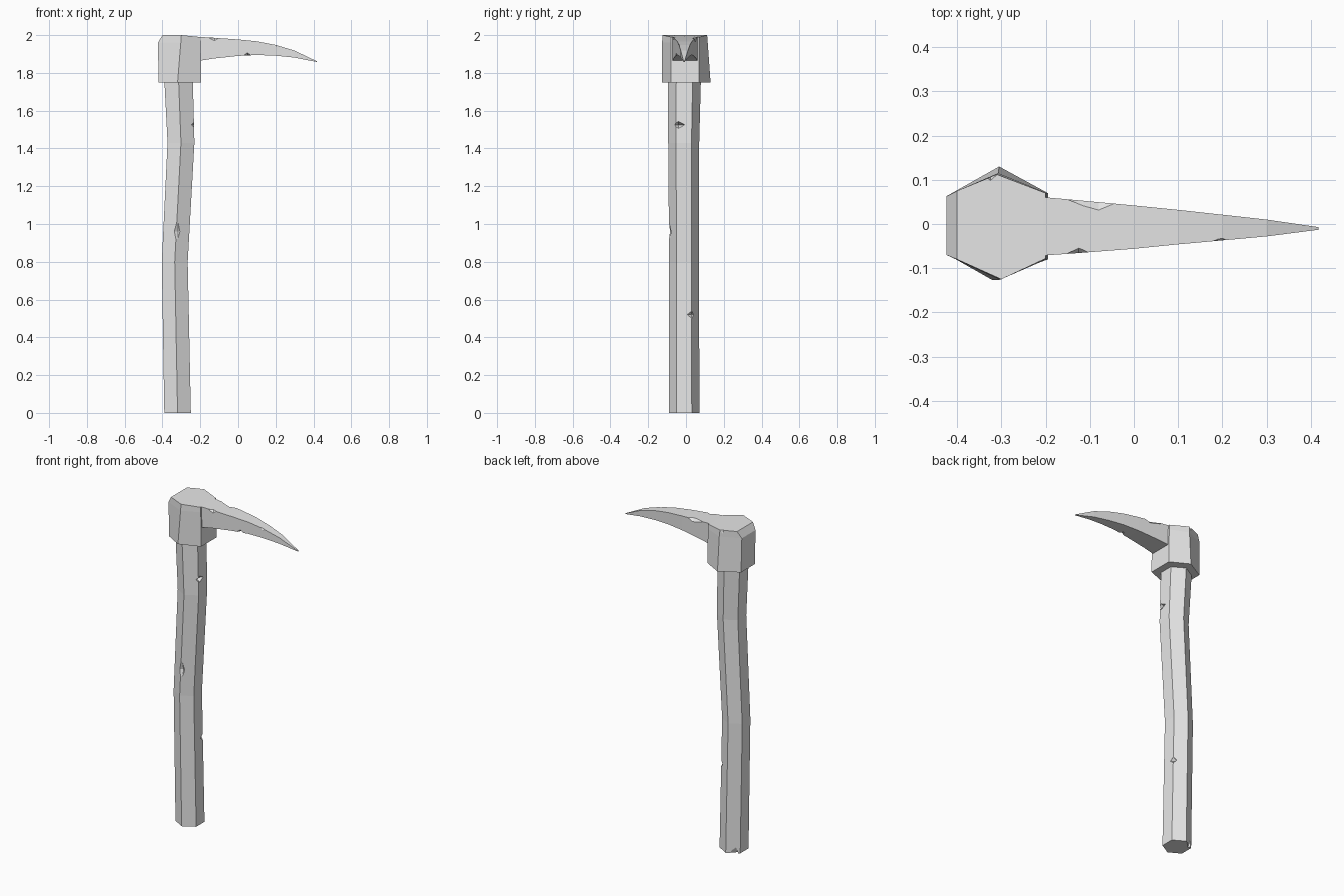
import bpy, bmesh
from math import sin, cos, pi
from mathutils import Vector

cube = bpy.data.objects.get("Cube")
if cube:
    bpy.data.objects.remove(cube, do_unlink=True)

# One plain grey for every part
grey = bpy.data.materials.new("plain_grey")
grey.use_nodes = True
grey.diffuse_color = (0.8, 0.8, 0.8, 1)
grey.node_tree.nodes["Principled BSDF"].inputs["Base Color"].default_value = (0.8, 0.8, 0.8, 1)


def finish(name, bm):
    bmesh.ops.recalc_face_normals(bm, faces=bm.faces)
    mesh = bpy.data.meshes.new(name)
    bm.to_mesh(mesh)
    bm.free()
    mesh.materials.append(grey)
    obj = bpy.data.objects.new(name, mesh)
    bpy.context.collection.objects.link(obj)
    return obj


def loft(name, rings):
    """Skin equal-length rings of points and cap both ends."""
    bm = bmesh.new()
    loops = [[bm.verts.new(p) for p in ring] for ring in rings]
    n = len(loops[0])
    for a, b in zip(loops, loops[1:]):
        for i in range(n):
            j = (i + 1) % n
            bm.faces.new((a[i], a[j], b[j], b[i]))
    bm.faces.new(loops[0][::-1])
    bm.faces.new(loops[-1])
    return finish(name, bm)


def chip(obj, nicks):
    """Carve small diamond-shaped nicks out of a part."""
    for centre, size in nicks:
        bm = bmesh.new()
        bmesh.ops.create_uvsphere(bm, u_segments=4, v_segments=2, radius=1)
        bmesh.ops.scale(bm, vec=Vector(size), verts=bm.verts)
        bmesh.ops.translate(bm, vec=Vector(centre), verts=bm.verts)
        cutter = finish("nick_cutter", bm)
        cutter.hide_render = True
        mod = obj.modifiers.new("nick", 'BOOLEAN')
        mod.operation = 'DIFFERENCE'
        mod.solver = 'EXACT'
        mod.object = cutter
        bpy.context.view_layer.objects.active = obj
        bpy.ops.object.modifier_apply(modifier=mod.name)
        bpy.data.objects.remove(cutter, do_unlink=True)


# Handle: bent six-sided shaft, (x, y, z, radius) at each bend
bends = [(-0.32, -0.01, 0, 0.081), (-0.335, -0.01, 0.8, 0.079),
         (-0.302, -0.012, 1.43, 0.082), (-0.315, -0.008, 1.77, 0.087)]
handle = loft("handle", [
    [(x + r * cos(pi * (i / 3 + 1 / 6)), y + r * sin(pi * (i / 3 + 1 / 6)), z) for i in range(6)]
    for x, y, z, r in bends])
chip(handle, [((-0.228, -0.04, 1.525), (0.035, 0.04, 0.022)),
              ((-0.262, 0.03, 0.52), (0.025, 0.025, 0.02)),
              ((-0.318, -0.1, 0.96), (0.05, 0.026, 0.1)),
              ((-0.37, 0.055, 0), (0.03, 0.03, 0.06))])

# Head: six-sided block, trimmed around the upper edge
lower = [(-0.195, -0.08), (-0.195, 0.07), (-0.305, 0.13),
         (-0.42, 0.065), (-0.42, -0.07), (-0.32, -0.127)]
shoulder = [(-0.198, -0.08), (-0.198, 0.07), (-0.307, 0.115),
            (-0.424, 0.063), (-0.424, -0.07), (-0.303, -0.126)]
upper = [(-0.2, -0.078), (-0.2, 0.07), (-0.31, 0.112),
         (-0.4, 0.075), (-0.4, -0.08), (-0.3, -0.125)]
head = loft("head", [
    [(x, y, 1.75) for x, y in lower],
    [(x, y, 1.96) for x, y in shoulder],
    [(x, y, 2.0 if x < -0.25 else 1.99) for x, y in upper]])
chip(head, [((-0.325, 0.12, 2.0), (0.025, 0.022, 0.05))])

# Spike: curved taper, (x, y centre, half width, underside, top) per section
sections = [(-0.23, -0.005, 0.068, 1.86, 1.992), (-0.13, -0.006, 0.06, 1.876, 1.986),
            (0.0, -0.007, 0.049, 1.89, 1.977), (0.1, -0.007, 0.039, 1.895, 1.967),
            (0.2, -0.008, 0.029, 1.891, 1.948), (0.3, -0.009, 0.019, 1.881, 1.918),
            (0.417, -0.01, 0.003, 1.858, 1.862)]
spike = loft("spike", [
    [(x, y - w, lo), (x, y + w, lo), (x, y + w, hi), (x, y - w, hi)]
    for x, y, w, lo, hi in sections])
chip(spike, [((-0.08, 0.055, 1.985), (0.075, 0.026, 0.025)),
             ((-0.125, -0.067, 1.985), (0.03, 0.013, 0.016)),
             ((0.2, -0.038, 1.95), (0.022, 0.007, 0.012)),
             ((0.05, -0.052, 1.893), (0.02, 0.025, 0.014))])
